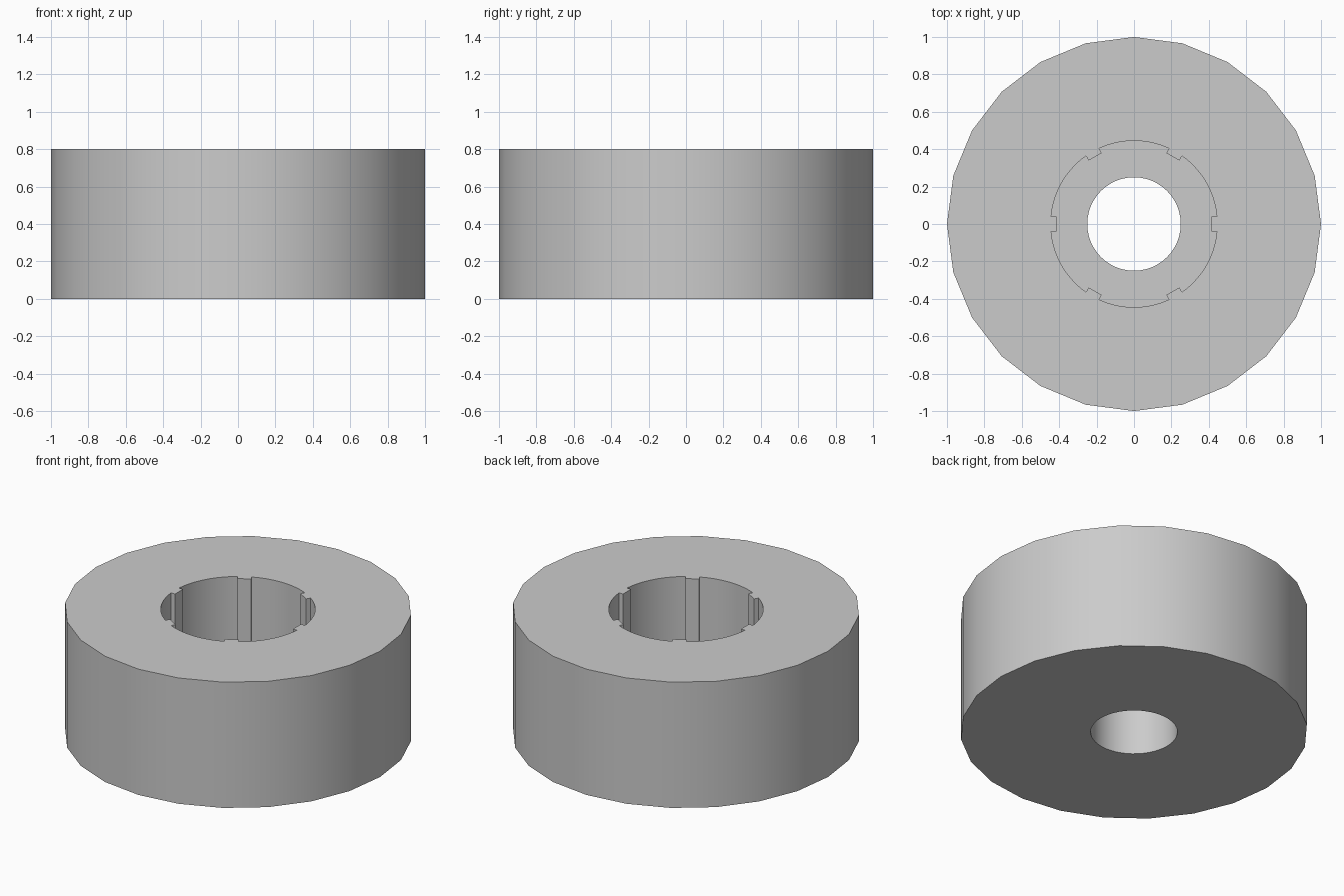
import bpy, bmesh, math
from mathutils import Vector, Matrix

cube = bpy.data.objects.get("Cube")
if cube:
    bpy.data.objects.remove(cube, do_unlink=True)

HEIGHT, FLOOR = 0.8, 0.3
RIM_R, SOCKET_R, HOLE_R = 1.0, 0.445, 0.25
RIB_R, RIB_HALF, RIBS = 0.415, 0.04, 6

grey = bpy.data.materials.new("plain grey")
grey.use_nodes = True
colour = (0.6, 0.6, 0.6, 1)
grey.diffuse_color = colour
grey.node_tree.nodes["Principled BSDF"].inputs["Base Color"].default_value = colour


def circle(radius, sides):
    return [(radius * math.cos(math.tau * i / sides),
             radius * math.sin(math.tau * i / sides)) for i in range(sides)]


def ribbed_circle(steps=14):
    """Socket outline: one rib and the arc after it, repeated around."""
    edge = math.asin(RIB_HALF / SOCKET_R)
    pitch = math.tau / RIBS
    part = [(RIB_R, -RIB_HALF), (RIB_R, RIB_HALF)]
    for i in range(steps + 1):
        a = edge + (pitch - 2 * edge) * i / steps
        part.append((SOCKET_R * math.cos(a), SOCKET_R * math.sin(a)))
    points = []
    for k in range(RIBS):
        turn = Matrix.Rotation(k * pitch, 2)
        points += [tuple(turn @ Vector(p)) for p in part]
    return points


bm = bmesh.new()


def wall(outline, low, high):
    """Upright wall; returns its bottom and top edge loops."""
    rings = [[bm.verts.new((x, y, z)) for x, y in outline] for z in (low, high)]
    n = len(outline)
    for i in range(n):
        j = (i + 1) % n
        bm.faces.new((rings[0][i], rings[0][j], rings[1][j], rings[1][i]))
    return [[bm.edges.get((r[i], r[(i + 1) % n])) for i in range(n)] for r in rings]


# Outer wall, ribbed socket and through hole
rim_low, rim_high = wall(circle(RIM_R, 24), 0, HEIGHT)
socket_low, socket_high = wall(ribbed_circle(), FLOOR, HEIGHT)
hole_low, hole_high = wall(circle(HOLE_R, 48), 0, FLOOR)

# Flat rings: underside, socket floor and top
for a, b in ((rim_low, hole_low), (socket_low, hole_high), (rim_high, socket_high)):
    bmesh.ops.triangle_fill(bm, edges=a + b, use_beauty=True, normal=(0, 0, 1))
bmesh.ops.recalc_face_normals(bm, faces=bm.faces[:])

mesh = bpy.data.meshes.new("socketed_wheel")
bm.to_mesh(mesh)
bm.free()
mesh.materials.append(grey)
wheel = bpy.data.objects.new("socketed_wheel", mesh)
bpy.context.collection.objects.link(wheel)

# Smooth curved walls, crisp corners
bpy.ops.object.select_all(action='DESELECT')
wheel.select_set(True)
bpy.context.view_layer.objects.active = wheel
bpy.ops.object.shade_smooth_by_angle(angle=math.radians(30))
